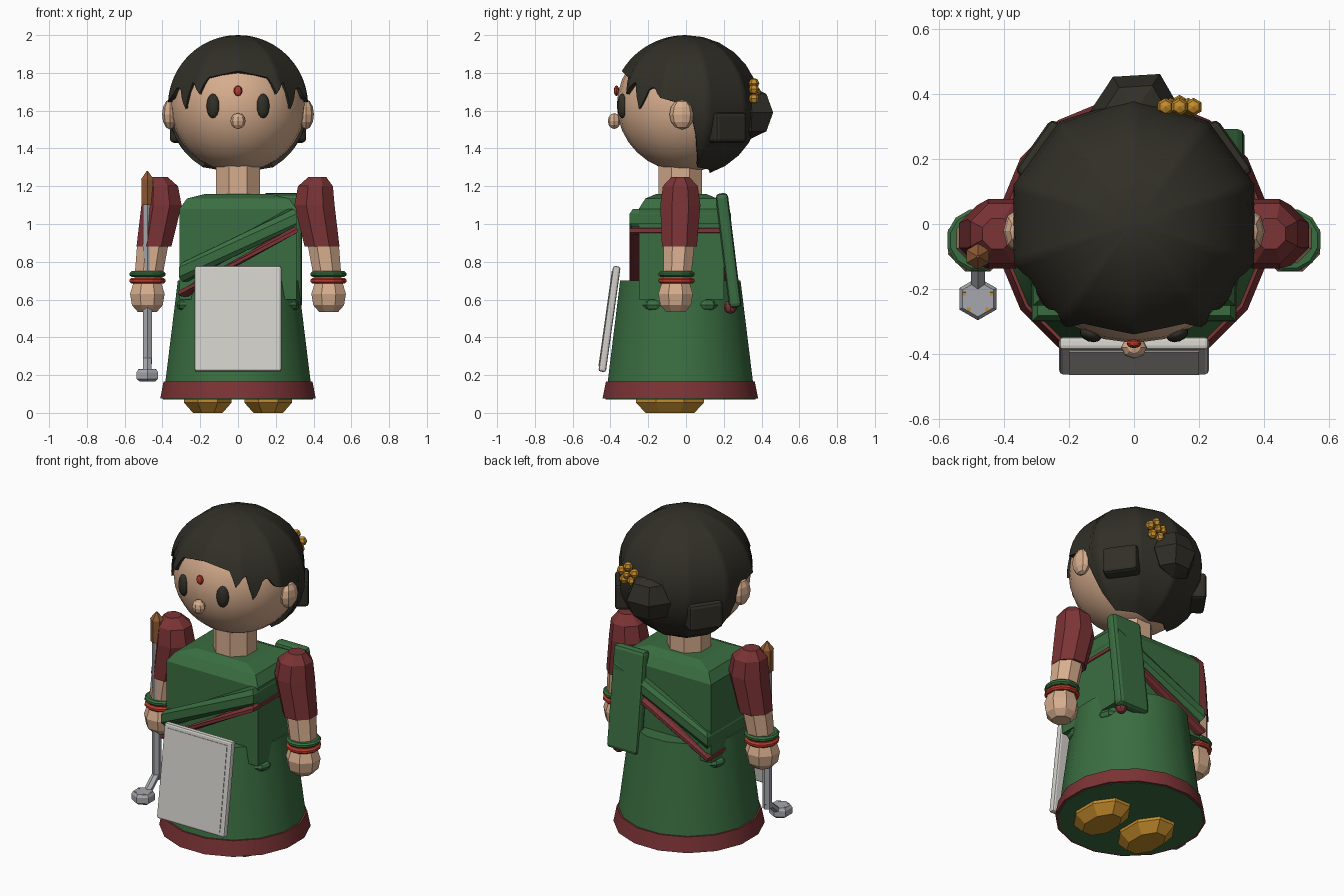
import bpy, bmesh, math
from mathutils import Matrix, Vector

if "Cube" in bpy.data.objects:
    bpy.data.objects.remove(bpy.data.objects["Cube"])


def material(name, rgb):
    m = bpy.data.materials.new(name)
    m.diffuse_color = (*rgb, 1)
    m.use_nodes = True
    m.node_tree.nodes["Principled BSDF"].inputs["Base Color"].default_value = m.diffuse_color
    return m


SKIN = material("skin", (.68, .42, .27))
HAIR = material("dark_hair", (.030, .028, .020))
GREEN = material("green_cloth", (.042, .155, .052))
MAROON = material("maroon_cloth", (.20, .033, .036))
GOLD = material("gold", (.55, .26, .025))
PAPER = material("off_white", (.65, .63, .59))
METAL = material("metal_grey", (.38, .39, .42))
WOOD = material("brown_wood", (.27, .10, .035))
RED = material("red", (.50, .045, .025))


def finish(name, bm, mat, smooth=None):
    bmesh.ops.recalc_face_normals(bm, faces=bm.faces)
    me = bpy.data.meshes.new(name)
    bm.to_mesh(me)
    bm.free()
    me.materials.append(mat)
    ob = bpy.data.objects.new(name, me)
    bpy.context.collection.objects.link(ob)
    if smooth:
        bpy.context.view_layer.objects.active = ob
        ob.select_set(True)
        bpy.ops.object.shade_smooth_by_angle(angle=math.radians(smooth))
        ob.select_set(False)
    return ob


def loft(name, rings, n, mat, smooth=None, turn=.5):
    """Stack horizontal n-sided rings given as (x, y, z, rx, ry)."""
    bm = bmesh.new()
    loops = []
    for x, y, z, rx, ry in rings:
        angles = [2 * math.pi * (i + turn) / n for i in range(n)]
        loops.append([bm.verts.new((x + rx * math.cos(a), y + ry * math.sin(a), z)) for a in angles])
    for lo, hi in zip(loops, loops[1:]):
        for i in range(n):
            j = (i + 1) % n
            bm.faces.new((lo[i], lo[j], hi[j], hi[i]))
    bm.faces.new(loops[0])
    bm.faces.new(loops[-1])
    return finish(name, bm, mat, smooth)


def ball(name, loc, size, mat, seg=8, rings=6, smooth=None, rot=None):
    bm = bmesh.new()
    bmesh.ops.create_uvsphere(bm, u_segments=seg, v_segments=rings, radius=1)
    m = Matrix.Translation(loc) @ (rot or Matrix()) @ Matrix.Diagonal((*size, 1))
    bm.transform(m)
    return finish(name, bm, mat, smooth)


def block(name, loc, half, mat, rot, bevel):
    bm = bmesh.new()
    bmesh.ops.create_cube(bm, size=2)
    bm.transform(Matrix.Diagonal((*half, 1)))
    if bevel:
        bmesh.ops.bevel(bm, geom=bm.edges[:], offset=bevel, segments=2, affect='EDGES', profile=.5)
    bm.transform(Matrix.Translation(loc) @ rot)
    return finish(name, bm, mat)


def band(name, z_high, z_low, width, depth, mat):
    """Sash looped round the torso, high on +x and low on -x."""
    bm = bmesh.new()
    cy, hx, hy = -.03, .285, .24
    path = [(hx, -hy, z_high), (-hx, -hy, z_low), (-hx, hy, z_low), (hx, hy, z_high)]
    loops = []
    for x, y, z in path:
        sx, sy = math.copysign(1, x), math.copysign(1, y)
        loop = []
        for d, h in ((-1, -1), (.4, -1), (1, -.5), (1, .5), (.4, 1), (-1, 1)):
            loop.append(bm.verts.new((x + sx * depth * d, cy + y + sy * depth * d, z + width * h)))
        loops.append(loop)
    for k in range(4):
        a, b = loops[k], loops[(k + 1) % 4]
        for i in range(6):
            j = (i + 1) % 6
            bm.faces.new((a[i], a[j], b[j], b[i]))
    return finish(name, bm, mat)


# Skirt, hem and torso
CY = -.03
loft("skirt", [(0, CY, .09, .405, .405), (0, CY, .165, .392, .392), (0, CY, .70, .325, .325)], 16, GREEN, 40)
loft("hem", [(0, CY, .075, .42, .42), (0, CY, .165, .402, .402)], 16, MAROON, 40)
loft("skirt_underside", [(0, CY, .072, .405, .405), (0, CY, .08, .405, .405)], 16, GREEN)
R2 = math.sqrt(2)
loft("torso", [(0, -.025, z, x * R2, y * R2) for z, x, y in
               ((.6, .31, .225), (1.08, .31, .225), (1.135, .27, .19), (1.16, .17, .13))], 4, GREEN)
loft("neck", [(0, CY, 1.12, .125, .125), (0, CY, 1.32, .125, .125)], 8, SKIN)

# Sashes, waist knots and tassel
band("green_sash", 1.03, .745, .05, .028, GREEN)
band("maroon_sash", .965, .635, .02, .03, MAROON)
for sx in (-1, 1):
    for y in (-.16, .10):
        ball("waist_knot", (sx * .275, y, .57), (.05, .07, .035), GREEN)
ball("tassel", (.29, .235, .56), (.035, .035, .035), MAROON)

# Back bag
block("back_bag", (.235, .225, .86), (.105, .033, .305), GREEN,
      Matrix.Rotation(math.radians(7), 4, 'X'), .022)

# Arms, bracelets, feet, ears, eyes
for s in (-1, 1):
    loft("sleeve", [(s * x, y, z, r, r) for x, y, z, r in
                    ((.445, -.035, .88, .10), (.405, -.03, 1.10, .115),
                     (.41, -.03, 1.20, .10), (.42, -.03, 1.25, .05))], 8, MAROON)
    loft("forearm", [(s * .482, -.05, .66, .076, .076), (s * .45, -.037, .90, .09, .09)], 8, SKIN)
    loft("hand", [(s * .48, -.055, z, r, r) for z, r in
                  ((.535, .055), (.57, .088), (.63, .099), (.70, .076))], 8, SKIN)
    for z, mat in ((.735, GREEN), (.70, RED)):
        loft("bracelet", [(s * .479, -.05, z + dz, r, r) for dz, r in
                          ((-.015, .088), (-.006, .098), (.006, .098), (.015, .088))], 12, mat)
    loft("shoe", [(s * .16, -.085, z, x, y) for z, x, y in
                  ((0, .085, .14), (.055, .137, .195), (.10, .137, .195))], 8, GOLD)
    ball("ear", (s * .36, -.022, 1.58), (.042, .066, .08), SKIN)
    ball("eye", (s * .133, -.338, 1.625), (.036, .024, .065), HAIR, 12, 8, 60,
         Matrix.Rotation(s * math.radians(20), 4, 'Z'))

# Head, nose and forehead dot
ball("head", (0, 0, 1.63), (.36, .366, .355), SKIN, 24, 16, 60)
ball("nose", (0, -.38, 1.545), (.04, .034, .042), SKIN)
ball("forehead_dot", (0, -.368, 1.705), (.023, .014, .028), RED)

# Hair cap: columns run from the crown down to a jagged hairline
HAIRLINE = [(0, 1.81), (28, 1.775), (33, 1.69), (39, 1.74), (42, 1.75), (48, 1.61), (52, 1.64), (57, 1.71),
            (62, 1.73), (68, 1.67), (85, 1.64), (95, 1.56), (100, 1.44), (101, 1.39), (108, 1.30), (180, 1.27)]


def hairline(a):
    for (a0, z0), (a1, z1) in zip(HAIRLINE, HAIRLINE[1:]):
        if a <= a1:
            return z0 + (z1 - z0) * (a - a0) / (a1 - a0)


bm = bmesh.new()
CZ, ROWS, COLS = 1.625, 12, 120
crown = bm.verts.new((0, 0, 2.0))
columns = []
for c in range(COLS):
    deg = c * 360 / COLS
    a = math.radians(deg)
    end = math.acos(max(-.96, (hairline(min(deg, 360 - deg)) - CZ) / .375))
    # ten-sided outline
    r = .39 * math.cos(math.radians(18)) / math.cos(math.radians(deg % 36 - 18))
    col = [crown]
    for k in range(1, ROWS + 1):
        t = end * k / ROWS
        col.append(bm.verts.new((r * math.sin(t) * math.sin(a), -r * math.sin(t) * math.cos(a),
                                 CZ + .375 * math.cos(t))))
    # inner lip tucked into the head
    e = col[-1].co - Vector((0, 0, CZ))
    col.append(bm.verts.new(Vector((0, 0, CZ)) + e * .9))
    columns.append(col)
for c in range(COLS):
    p, q = columns[c], columns[(c + 1) % COLS]
    bm.faces.new((crown, p[1], q[1]))
    for k in range(1, ROWS + 1):
        bm.faces.new((p[k], p[k + 1], q[k + 1], q[k]))
finish("hair", bm, HAIR, 40)

# Bun, side rolls and flower
ball("hair_bun", (0, .34, 1.59), (.15, .13, .14), HAIR, 6, 4, None, Matrix.Rotation(math.radians(30), 4, 'Z'))
for s in (-1, 1):
    block("hair_roll", (s * .27, .215, 1.51), (.05, .10, .08), HAIR,
          Matrix.Rotation(s * math.radians(35), 4, 'Z'), .02)
for i in range(5):
    a = 2 * math.pi * i / 5 + math.pi / 2
    ball("flower_petal", (.14 + .045 * math.cos(a), .36, 1.70 + .045 * math.sin(a)), (.028, .028, .028), GOLD, 6, 4)
ball("flower_centre", (.14, .375, 1.70), (.022, .022, .022), GOLD, 6, 4)

# Tablet held in front
tilt = Matrix.Rotation(math.radians(-8), 4, 'X')
spot = Vector((0, -.405, .497))
block("tablet", spot, (.23, .02, .282), PAPER, tilt, .012)
block("tablet_page", spot + tilt @ Vector((0, -.0205, 0)), (.20, .003, .255), PAPER, tilt, 0)

# Walking tool: wooden grip, metal rod, bent foot and six-sided head
X, Y = -.48, -.10
loft("tool_grip", [(X, Y, 1.10, .036, .036), (X, Y, 1.235, .036, .036)], 6, WOOD)
loft("tool_grip_tip", [(X, Y, 1.235, .04, .04), (X, Y, 1.28, .004, .004)], 6, WOOD)
loft("tool_rod", [(X, Y, .26, .027, .027), (X, Y, 1.11, .027, .027)], 6, METAL)
loft("tool_bend", [(X, -.205, .20, .025, .03), (X, Y, .29, .025, .03)], 6, METAL)
loft("tool_head", [(X, -.23, z, r, r) for z, r in
                   ((.165, .045), (.18, .066), (.215, .066), (.23, .055))], 6, METAL)
for dx, dy in ((-.042, .015), (.042, .015), (-.028, -.032), (.028, -.032)):
    loft("tool_stud", [(X + dx, -.23 + dy, .222, .009, .009), (X + dx, -.23 + dy, .232, .007, .007)], 4, GOLD)
